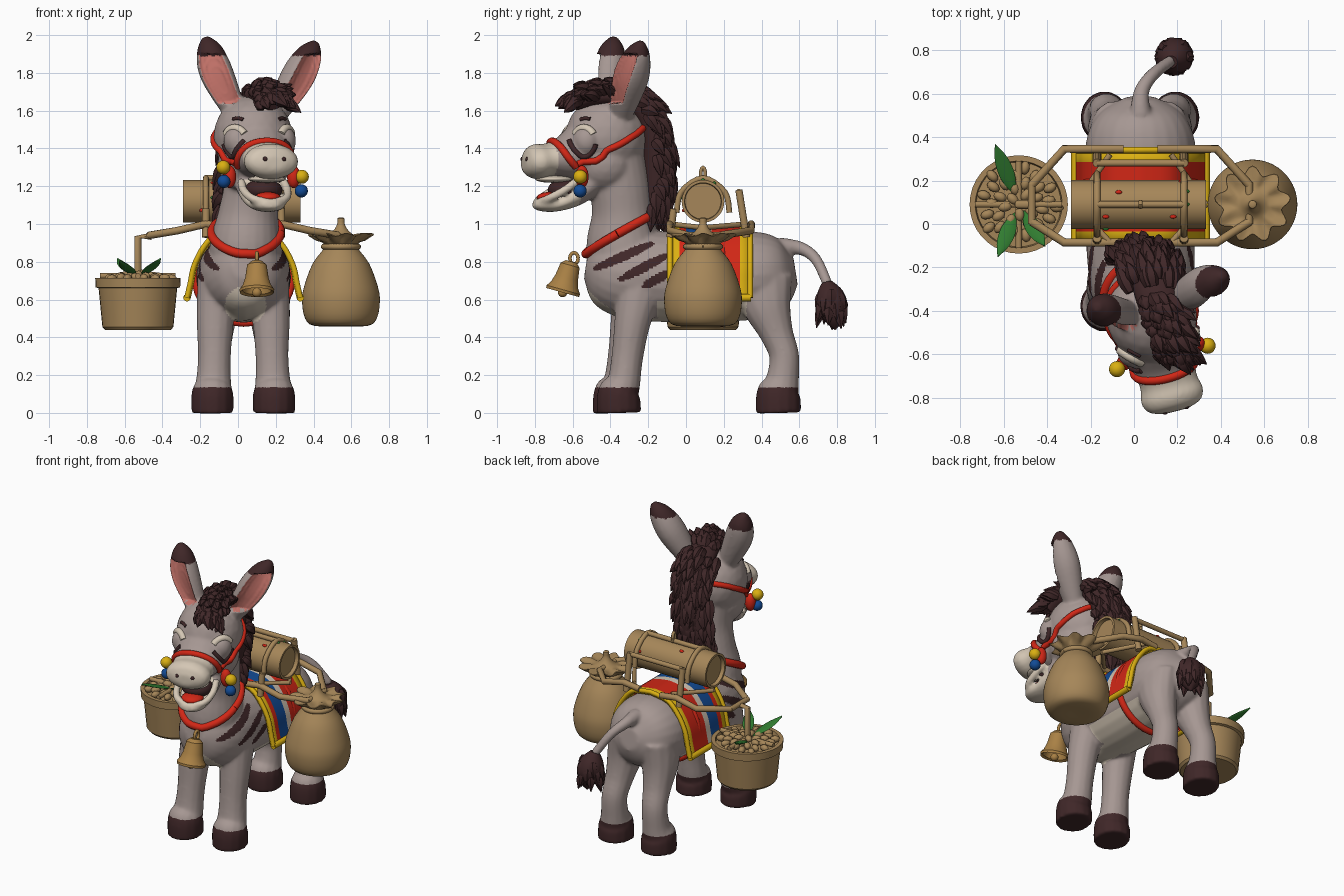
import bpy, bmesh, math, random
from math import sin, cos, pi, radians
from mathutils import Vector, Matrix

random.seed(4)
if "Cube" in bpy.data.objects:
    bpy.data.objects.remove(bpy.data.objects["Cube"])

# Colours
def material(name, *rgb):
    m = bpy.data.materials.new(name)
    m.use_nodes = True
    m.diffuse_color = (*rgb, 1)
    m.node_tree.nodes["Principled BSDF"].inputs["Base Color"].default_value = (*rgb, 1)
    return m

TAUPE = material("taupe coat", .38, .31, .29)
BROWN = material("dark brown", .05, .02, .021)
CREAM = material("cream", .66, .57, .46)
PINK = material("ear pink", .58, .18, .15)
RED = material("red", .64, .02, .008)
YELLOW = material("yellow", .7, .43, .006)
BLUE = material("blue", .006, .07, .3)
GREEN = material("leaf green", .03, .2, .03)
TAN = material("tan wood", .38, .24, .1)
GOLD = material("bell gold", .4, .22, .06)

X, Y, Z = Vector((1, 0, 0)), Vector((0, 1, 0)), Vector((0, 0, 1))
MID = .03

# Helpers
def make(name, bm, *mats, angle=50):
    me = bpy.data.meshes.new(name)
    bm.to_mesh(me)
    bm.free()
    ob = bpy.data.objects.new(name, me)
    bpy.context.collection.objects.link(ob)
    for m in mats:
        me.materials.append(m)
    me.shade_smooth()
    me.set_sharp_from_angle(angle=radians(angle))
    return ob

def spline(path, k):
    out, last = [], len(path) - 1
    for i in range(last):
        a, b, c, d = (path[min(max(j, 0), last)] for j in range(i - 1, i + 3))
        for s in range(k):
            t = s / k
            out.append([q + .5 * t * (r - p + t * (2*p - 5*q + 4*r - e + t * (3*(q - r) + e - p)))
                        for p, q, r, e in zip(a, b, c, d)])
    return out + [list(path[-1])]

def sweep(bm, path, ref=X, n=14, k=5):
    pts = spline(path, k)
    pos, rings = [Vector(p[:3]) for p in pts], []
    for i, p in enumerate(pts):
        t = (pos[min(i + 1, len(pos) - 1)] - pos[max(i - 1, 0)]).normalized()
        side = (ref - t * ref.dot(t)).normalized()
        up = t.cross(side)
        rings.append([bm.verts.new(pos[i] + side * p[3] * cos(2*pi*j/n) + up * p[-1] * sin(2*pi*j/n))
                      for j in range(n)])
    for a, b in zip(rings, rings[1:]):
        for j in range(n):
            bm.faces.new((a[j], a[(j + 1) % n], b[(j + 1) % n], b[j]))
    bm.faces.new(rings[0][::-1])
    bm.faces.new(rings[-1])

def tube(name, points, r, mat, ref=X, k=4):
    bm = bmesh.new()
    sweep(bm, [(*p, r) for p in points], ref, 10, k)
    return make(name, bm, mat)

def blob(bm, centre, radii, yaw=0, sub=3):
    m = Matrix.Translation(centre) @ Matrix.Rotation(yaw, 4, 'Z') @ Matrix.Diagonal((*radii, 1))
    bmesh.ops.create_icosphere(bm, subdivisions=sub, radius=1, matrix=m)

def ball(name, centre, radii, mat, yaw=0):
    bm = bmesh.new()
    blob(bm, centre, radii, yaw)
    return make(name, bm, mat)

def lathe(name, profile, place, mat, n=36, folds=0, above=9, angle=35):
    bm, rings = bmesh.new(), []
    for r, z in profile:
        wave = folds if z > above and r > .1 else 0
        rings.append([bm.verts.new((r * (1 + wave * sin(9*a)) * cos(a), r * (1 + wave * sin(9*a)) * sin(a),
                                    z + wave * .06 * cos(9*a))) for a in (2*pi*j/n for j in range(n))])
    for a, b in zip(rings, rings[1:]):
        for j in range(n):
            bm.faces.new((a[j], a[(j + 1) % n], b[(j + 1) % n], b[j]))
    bmesh.ops.remove_doubles(bm, verts=bm.verts, dist=1e-5)
    bmesh.ops.recalc_face_normals(bm, faces=bm.faces)
    bm.transform(place)
    return make(name, bm, mat, angle=angle)

# Head frame: sideways, forward, height
YAW = radians(14.5)
SIDE, FWD = Vector((cos(YAW), sin(YAW), 0)), Vector((sin(YAW), -cos(YAW), 0))
HEAD = Vector((.08, -.42, 0))
def head(u, f, z):
    return HEAD + SIDE * u + FWD * f + Z * z

# Donkey body, merged from swept forms
bm = bmesh.new()
sweep(bm, [(.04, -.53, .78, .07, .07), (.04, -.47, .77, .16, .17), (.04, -.33, .74, .23, .235),
           (MID, -.1, .72, .25, .24), (MID, .15, .715, .25, .235), (MID, .38, .73, .25, .23),
           (MID, .51, .74, .19, .18), (MID, .58, .75, .07, .07)], n=24)
sweep(bm, [(.04, -.28, .7, .19, .22), (.04, -.33, .88, .19, .2), (.055, -.335, 1.05, .16, .165),
           (.075, -.35, 1.2, .15, .16), (.08, -.38, 1.38, .16, .16)], n=24)
for s in (-1, 1):
    x = MID + s * .02 - (s < 0) * .005
    y = .01 * (s - 1)
    sweep(bm, [(x + s*a, y + b, c, d, e) for a, b, c, d, e in (
        (.11, -.23, .72, .11, .14), (.125, -.28, .5, .1, .1), (.13, -.31, .3, .088, .085),
        (.135, -.33, .16, .095, .09), (.14, -.355, .1, .112, .115), (.14, -.355, 0, .112, .12))])
    sweep(bm, [(x + s*a, b, c, d, e) for a, b, c, d, e in (
        (.1, .4, .7, .11, .17), (.11, .43, .56, .11, .13), (.12, .48, .42, .09, .09),
        (.13, .52, .3, .082, .08), (.135, .51, .17, .088, .09), (.14, .49, .1, .108, .118),
        (.14, .49, 0, .112, .122))])
    blob(bm, head(s * .122, .14, 1.44), (.075, .075, .085), YAW)
sweep(bm, [(MID, .5, .88, .05), (.035, .61, .87, .036), (.09, .69, .81, .03), (.17, .75, .68, .028)])

# Skull, cheeks, muzzle, jaw and lower lip
blob(bm, head(0, 0, 1.46), (.21, .22, .22), YAW)
blob(bm, head(0, .02, 1.32), (.195, .18, .17), YAW)
for part in (((.06, 1.42, .18, .18), (.2, 1.36, .155, .13), (.31, 1.34, .135, .09),
              (.38, 1.33, .148, .095), (.43, 1.325, .125, .075), (.455, 1.325, .06, .035)),
             ((.04, 1.28, .14, .1), (.17, 1.16, .12, .065), (.28, 1.105, .1, .04),
              (.36, 1.1, .08, .032), (.4, 1.105, .04, .02))):
    sweep(bm, [(*head(0, f, z), a, b) for f, z, a, b in part], SIDE, 20)
lip = [(.115, .19, 1.23), (.12, .26, 1.18), (.09, .34, 1.135), (0, .38, 1.11)]
for s in (-1, 1):
    sweep(bm, [(*head(s * u, f, z), .023) for u, f, z in lip], Z)

# Ears
for base, mid, tip, deep in (((0, -.42, 1.56), (-.11, -.41, 1.79), (-.175, -.38, 1.99), .085),
                             ((.19, -.35, 1.56), (.31, -.295, 1.77), (.415, -.235, 1.965), .098)):
    sweep(bm, [(*base, .055, .06), (*mid, .09, deep), (*(Vector(mid).lerp(Vector(tip), .65)), .07, .07),
               (*tip, .02, .02)], SIDE, 16, 6)

donkey = make("donkey_body", bm, TAUPE, BROWN, CREAM, PINK)
remesh = donkey.modifiers.new("merge", 'REMESH')
remesh.mode, remesh.voxel_size = 'VOXEL', .01
relax = donkey.modifiers.new("relax", 'SMOOTH')
relax.factor, relax.iterations = .5, 9
merged = bpy.data.meshes.new_from_object(donkey.evaluated_get(bpy.context.evaluated_depsgraph_get()))
donkey.modifiers.clear()
donkey.data = merged
merged.materials.clear()
for m in (TAUPE, BROWN, CREAM, PINK):
    merged.materials.append(m)

# Coat markings
STRIPES = [(Vector(a), Vector(b)) for a, b in (((-.49, .76), (-.17, .9)), ((-.36, .7), (-.09, .84)),
                                               ((-.23, .665), (-.08, .75)))]
def striped(c):
    p = Vector((c.y, c.z))
    for a, b in STRIPES:
        t = (p - a).dot(b - a) / (b - a).length_squared
        if 0 < t < 1 and (p - a.lerp(b, t)).length < .024 * math.sqrt(1.1 - (2*t - 1) ** 2):
            return True
    return False

def opening(c, n):
    facing = Vector((.6, -.8, 0)) if c.x > .1 else Vector((-.1, -1, 0))
    on_ear = 1.64 < c.z < 1.9 and c.y > -.51 and abs((c - HEAD).dot(SIDE)) > .07
    return max(0, n.dot(facing) - .6) * on_ear, facing

def coat(c, n):
    f = (c - HEAD).dot(FWD)
    if c.z < .135 or c.z > 1.89:
        return 1
    if opening(c, n)[0]:
        return 3
    if 1 < c.z < 1.5 and (f > .3 or (f > .17 and c.z < 1.235)):
        return 2
    if c.y < -.15 and ((c.x - .04) / .11) ** 2 + ((c.z - .57) / .1) ** 2 < 1:
        return 2
    if .46 < c.z < .62 and -.15 <= c.y < .32 and abs(c.x - MID) < .21 and n.z < .1:
        return 2
    return 1 if abs(n.x) > .3 and c.y < 0 and striped(c) else 0

for p in merged.polygons:
    p.material_index = coat(p.center, p.normal)
normals = [v.normal.copy() for v in merged.vertices]
for v, n in zip(merged.vertices, normals):
    depth, facing = opening(v.co, n)
    v.co -= facing * .13 * depth
merged.shade_smooth()

def hug(points, lift):
    out = []
    for p in points:
        _, loc, nor, _ = donkey.closest_point_on_mesh(Vector(p))
        out.append(loc + nor * lift)
    return out

def loop(centre, u, v, n=36):
    return [centre + u * cos(2*pi*i/n) + v * sin(2*pi*i/n) for i in range(n + 1)]

# Face
for s, tag in ((-1, "right"), (1, "left")):
    across, eye = SIDE * s * .71 - FWD * .7, head(s * .14, .16, 1.435)
    def arc(r, a, b, lift):
        return hug([eye + across * r * cos(t) + Z * r * sin(t)
                    for t in (radians(a + (b - a) * i / 10) for i in range(11))], lift)
    tube(tag + "_eyelash", arc(.076, 190, 350, 0), .014, BROWN, Z.cross(across), 1)
    tube(tag + "_eyelid_mark", arc(.07, 35, 145, -.008), .022, CREAM, Z.cross(across), 1)
    tube(tag + "_brow", arc(.135, 78, 108, 0), .01, BROWN, Z.cross(across), 1)
    ball(tag + "_nostril", hug([head(s * .06, .5, 1.355)], -.008)[0], (.014,) * 3, BROWN)
    # Bridle cheek strap and bobbles
    strap = spline([head(s * u, f, z) for u, f, z in ((.2, .2, 1.29), (.22, .08, 1.365), (.22, -.06, 1.44),
                                                      (.15, -.18, 1.51), (0, -.24, 1.54))], 6)
    tube(tag + "_cheek_strap", hug(strap, .002), .018, RED, Z, 1)
    ball(tag + "_yellow_bobble", head(s * .215, .2, 1.275 - s * .025), (.037,) * 3, YELLOW)
    ball(tag + "_blue_bobble", head(s * .212, .2, 1.2 - s * .025), (.035,) * 3, BLUE)
    ball(tag + "_strap_knot", head(s * .175, .18, 1.25), (.035, .035, .06), RED)
ball("mouth_inside", head(0, .22, 1.18), (.1, .1, .06), BROWN, YAW)
ball("tongue", head(0, .31, 1.14), (.07, .07, .03), RED, YAW)
ball("upper_teeth", head(0, .29, 1.238), (.1, .1, .02), CREAM, YAW)
over_nose = [head(.17 * cos(t), .205 + .09 * sin(t), 1.28 + .15 * sin(t)) for t in (pi * i / 24 for i in range(25))]
tube("noseband", hug(over_nose, 0), .02, RED, FWD, 1)

# Collar, girth and bell
tube("collar", hug(loop(Vector((.05, -.365, .95)), X * .19, Vector((0, .215, .11))), .006), .024, RED, Z, 1)
tube("girth", hug(loop(Vector((MID, .19, .72)), X * .26, Z * .25), .006), .022, RED, Y, 1)
swing = Matrix.Translation((.1, -.6, .83)) @ Matrix.Rotation(-.27, 4, 'X')
lathe("bell", [(0, -.03), (.03, -.03), (.052, -.05), (.062, -.12), (.075, -.16), (.092, -.185), (.09, -.2),
               (.075, -.19), (.05, -.1), (0, -.08)], swing, GOLD)
ball("bell_clapper", swing @ Vector((0, 0, -.2)), (.025,) * 3, GOLD)
tube("bell_loop", loop(swing @ Vector((0, .01, -.01)), Y * .022, Z * .03, 14), .01, GOLD, X, 1)

# Mane, forelock and tail tuft
def clump(bm, base, tip, r):
    mid = base.lerp(tip, .45) + Z * .008
    sweep(bm, [(*base, r * .7), (*mid, r, r * .7), (*tip, .002)], X if abs((tip - base).x) < .1 else Y, 6, 3)

bm = bmesh.new()
ridge = [(.185, -.585, 1.63, .05, .03), (.155, -.5, 1.67, .08, .05), (.11, -.34, 1.67, .1, .06),
         (.08, -.21, 1.58, .11, .08), (.055, -.155, 1.4, .115, .09), (MID, -.15, 1.2, .115, .095),
         (.02, -.18, 1.05, .09, .075)]
sweep(bm, ridge, X, 14, 6)
spine = [Vector(p[:3]) for p in spline(ridge, 5)]
for i, p in enumerate(spine[:-1]):
    t = (spine[i + 1] - p).normalized()
    out, front = X.cross(t), i < 11
    for lat in (-1, -.5, 0, .5, 1):
        lat += random.uniform(-.2, .2)
        base = p + X * lat * (.06 if front else .1) + out * (.04 if front else .06) * (1 - lat * lat * .8)
        way = (-t * .07 + X * .03 - Z * .03 * (i < 4)) if front else t * .11
        tip = base + way * random.uniform(.7, 1.3) + out * random.uniform(.015, .055) + X * lat * .035
        clump(bm, base, tip, .033)
make("mane", bm, BROWN)

bm = bmesh.new()
sweep(bm, [(.17, .745, .69, .03), (.18, .76, .63, .073), (.19, .775, .56, .083), (.2, .785, .49, .05),
           (.2, .79, .44, .004)])
for i in range(18):
    d = Vector((cos(i * 2.4), sin(i * 2.4), 0))
    base = Vector((.185, .77, .65 - .006 * i)) + d * .05
    clump(bm, base, base + d * .03 - Z * .11, .03)
make("tail_tuft", bm, BROWN)

# Saddle blanket with woven bands and yellow trim
half = spline([(0, .985), (.13, .96), (.21, .88), (.262, .78), (.282, .69), (.3, .61)], 4)
arch = [(MID - x, z) for x, z in half[:0:-1]] + [(MID + x, z) for x, z in half]
bands = [(-.09, 1), (-.035, 0), (0, 2), (.09, 3), (.135, 0), (.285, 1), (.345, 1)]
bm = bmesh.new()
rows = [[bm.verts.new((x, y, z)) for x, z in arch] for y, _ in bands]
for (a, b), (_, m) in zip(zip(rows, rows[1:]), bands):
    for j in range(len(arch) - 1):
        bm.faces.new((a[j], a[j + 1], b[j + 1], b[j])).material_index = m
bmesh.ops.recalc_face_normals(bm, faces=bm.faces)
blanket = make("saddle_blanket", bm, RED, YELLOW, BLUE, CREAM)
blanket.modifiers.new("thickness", 'SOLIDIFY').thickness = .02
for y in (-.085, .34):
    tube("blanket_end_trim", [(x, y, z) for x, z in arch], .015, YELLOW, Y, 1)
for x, z in (arch[0], arch[-1]):
    tube("blanket_hem", [(x, -.09, z), (x, .345, z)], .02, YELLOW)

# Pack frame and log
LOG = Vector((.02, .09, 1.12))
lathe("log", [(0, -.285), (.095, -.285), (.098, -.31), (.113, -.31), (.113, .31), (.098, .31), (.095, .285), (0, .285)],
      Matrix.Translation(LOG) @ Matrix.Rotation(pi / 2, 4, 'Y'), TAN)
for mat, spots in ((RED, ((-.09, 60), (-.15, 120), (.16, 120), (-.21, 205), (.2, 20))),
                   (GREEN, ((.22, 58), (.22, 90), (-.15, 170)))):
    for along, a in spots:
        ball("log_leaf_print", LOG + Vector((along, .112 * cos(radians(a)), .112 * sin(radians(a)))),
             (.015, .01, .01), mat)
for s in (-1, 1):
    x, end = MID + s * .2, MID + s * .5
    for y, inner, lean, top in ((-.085, .01, .02, 1.08), (.32, .18, -.04, 1.18)):
        edge = y + .025 * (y > 0)
        tube("carry_pole", [(MID + s * .08, edge, .985), (x, edge, 1), (MID + s * .35, edge, .965), (end, inner, .94)],
             .02, TAN, Z, 1)
        tube("frame_post", [(x, y, .93), (x, y + lean, top)], .02, TAN)
        tube("frame_brace", [(MID + s * .14, y, 1), (MID + s * .3, .09, .98)], .014, TAN, Z, 1)
    tube("end_bar", [(end, 0, .94), (end, .19, .94)], .018, TAN)
    tube("log_hoop", [(x, -.05, 1.06), (x, -.025, 1.17), (x, .09, 1.243), (x, .205, 1.17), (x, .23, 1.06)], .016, TAN)
for y, z in ((.09, 1.243), (.28, 1.17)):
    tube("frame_rail", [(MID - .2, y, z), (MID + .2, y, z)], .016, TAN, Y)
tube("hook", loop(Vector((MID, .09, 1.265)), Y * .012, Z * .035, 12), .01, TAN, X, 1)

# Sack
SACK = Matrix.Translation((.545, .09, 0))
lathe("sack", spline([(0, .46), (.14, .46), (.19, .5), (.206, .59), (.195, .67), (.15, .79), (.09, .87), (.085, .89),
                      (.14, .93), (.155, .945), (.08, .94), (.04, .965), (.02, 1), (.018, 1.03), (0, 1.035)], 3),
      SACK, TAN, n=72, folds=.13, above=.91)
tube("sack_tie", loop(Vector((.545, .09, .88)), X * .09, Y * .09), .016, TAN, Z, 1)

# Basket with nuts and leaves
PAIL = Vector((-.53, .09, 0))
lathe("basket", [(0, .44), (.175, .44), (.188, .455), (.208, .66), (.224, .665), (.226, .715), (.2, .715), (.195, .69),
                 (0, .7)], Matrix.Translation(PAIL), TAN)
bm = bmesh.new()
for i in range(36):
    r, a = .18 * math.sqrt((i + .5) / 36), i * 2.4
    blob(bm, PAIL + Vector((r * cos(a), r * sin(a), .74 - r * .17)), (.032, .022, .022), a, 2)
make("nuts", bm, TAN)
tube("basket_hanger", [PAIL + Z * .7, PAIL + Z * .93, (-.46, .09, .935)], .02, TAN, Y, 1)
for d in (X, Y):
    tube("basket_crossbar", [PAIL + Z * .725 - d * .2, PAIL + Z * .725 + d * .2], .015, TAN, Z)
for dx, dy, dz in ((-.09, .23, .09), (-.08, -.2, .08), (.1, -.16, .09)):
    bm, d, root = bmesh.new(), Vector((dx, dy, dz)), PAIL + Vector((dx * .2, dy * .2, .725))
    sweep(bm, [(*(root + d * t), w, .006) for t, w in ((0, .006), (.35, .034), (.7, .03), (1, .002))],
          d.cross(Z).normalized(), 8)
    make("leaf", bm, GREEN)
